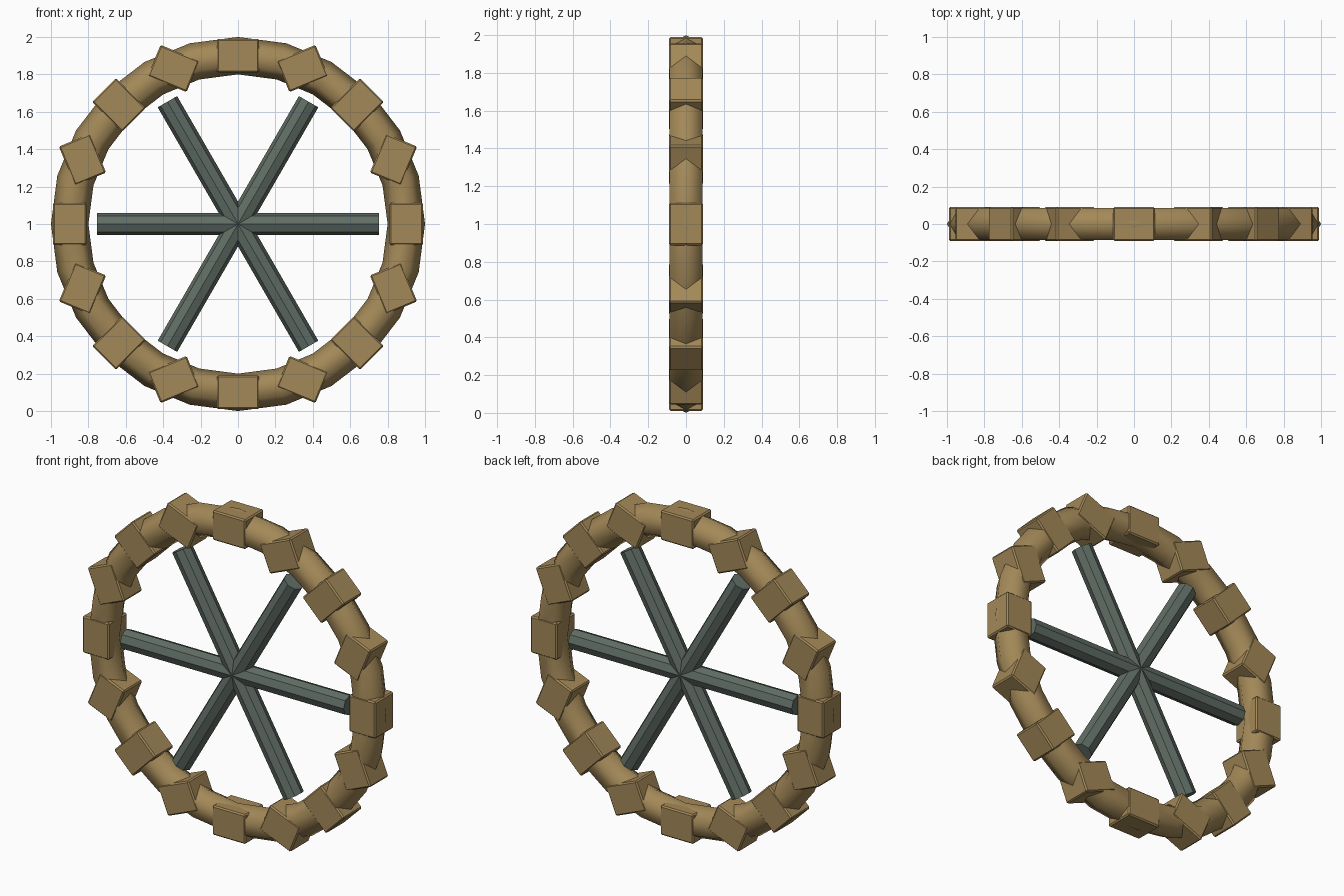
import bpy, bmesh, math
from mathutils import Matrix, Vector

if "Cube" in bpy.data.objects:
    bpy.data.objects.remove(bpy.data.objects["Cube"])

CENTRE = Vector((0, 0, 1))
RING_R, TUBE_R = 0.9, 0.1


def material(name, rgb):
    m = bpy.data.materials.new(name)
    m.diffuse_color = (*rgb, 1)
    m.use_nodes = True
    m.node_tree.nodes["Principled BSDF"].inputs["Base Color"].default_value = m.diffuse_color
    return m


def make_object(name, bm, mat, smooth=False):
    bmesh.ops.recalc_face_normals(bm, faces=bm.faces[:])
    for f in bm.faces:
        f.smooth = smooth
    me = bpy.data.meshes.new(name)
    bm.to_mesh(me)
    bm.free()
    me.materials.append(mat)
    ob = bpy.data.objects.new(name, me)
    bpy.context.collection.objects.link(ob)
    ob.location = CENTRE
    return ob


wood = material("tan_wood", (0.37, 0.25, 0.098))
metal = material("grey_green_metal", (0.118, 0.152, 0.13))

# Rim: six-sided tube swept round in the XZ plane, shaded smooth
bm = bmesh.new()
SEG, SIDES = 24, 6
rings = []
for i in range(SEG):
    a = math.tau * i / SEG
    ring = []
    for j in range(SIDES):
        b = math.tau * j / SIDES
        r = RING_R + TUBE_R * math.cos(b)
        ring.append(bm.verts.new((r * math.cos(a), TUBE_R * math.sin(b), r * math.sin(a))))
    rings.append(ring)
for i in range(SEG):
    p, q = rings[i], rings[(i + 1) % SEG]
    for j in range(SIDES):
        k = (j + 1) % SIDES
        bm.faces.new((p[j], q[j], q[k], p[k]))
make_object("rim", bm, wood, smooth=True)

# Blocks: sixteen bevelled boxes on the rim, counter-rotated against the tangent
for i in range(16):
    t = math.tau * i / 16
    bm = bmesh.new()
    bmesh.ops.create_cube(bm, size=1, matrix=Matrix.Diagonal((0.225, 0.18, 0.18, 1)))
    bmesh.ops.bevel(bm, geom=bm.edges[:], offset=0.008, segments=1, affect='EDGES')
    block = make_object(f"rim_block_{i + 1}", bm, wood)
    block.location = CENTRE + RING_R * Vector((math.cos(t), 0, math.sin(t)))
    block.rotation_euler.y = t - math.pi / 2

# Spokes: three crossing eight-sided bars
for i in range(3):
    bm = bmesh.new()
    bmesh.ops.create_cone(bm, cap_ends=True, segments=8, radius1=0.06, radius2=0.06,
                          depth=1.51, matrix=Matrix.Rotation(math.pi / 2, 4, 'Y'))
    make_object(f"spoke_bar_{i + 1}", bm, metal).rotation_euler.y = i * math.pi / 3
